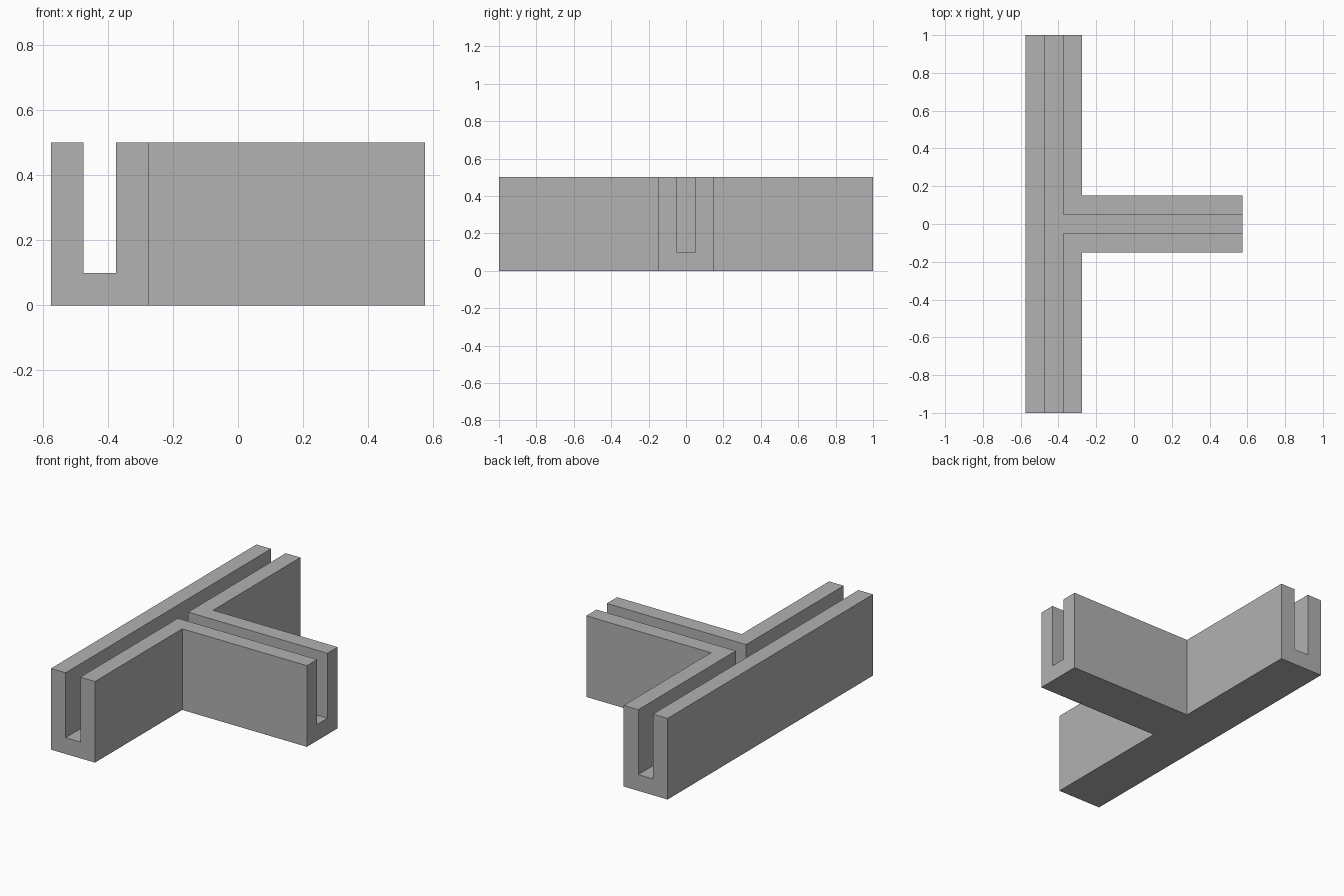
import bpy, bmesh
from mathutils import Vector

if "Cube" in bpy.data.objects:
    bpy.data.objects.remove(bpy.data.objects["Cube"])

# Grid lines that bound the walls and slots
XS = [-0.575, -0.475, -0.375, -0.275, 0.575]
YS = [-1.0, -0.15, -0.05, 0.05, 0.15, 1.0]
ZS = [0.0, 0.1, 0.5]


def solid(i, j, k):
    """T-shaped block with a T-shaped slot open at the top and all three ends."""
    if not (0 <= i < 4 and 0 <= j < 5 and 0 <= k < 2):
        return False
    in_t = i < 3 or 1 <= j <= 3
    in_slot = k == 1 and (i == 1 or (i > 1 and j == 2))
    return in_t and not in_slot


bm = bmesh.new()
verts = {}


def vert(idx):
    if idx not in verts:
        verts[idx] = bm.verts.new((XS[idx[0]], YS[idx[1]], ZS[idx[2]]))
    return verts[idx]


# Skin: one face wherever solid meets empty space
for i in range(4):
    for j in range(5):
        for k in range(2):
            if not solid(i, j, k):
                continue
            for axis in range(3):
                for side in (0, 1):
                    step = [i, j, k]
                    step[axis] += 2 * side - 1
                    if solid(*step):
                        continue
                    u, v = (axis + 1) % 3, (axis + 2) % 3
                    loop = []
                    for du, dv in ((0, 0), (1, 0), (1, 1), (0, 1)):
                        c = [i, j, k]
                        c[axis] += side
                        c[u] += du
                        c[v] += dv
                        loop.append(vert(tuple(c)))
                    bm.faces.new(loop if side else loop[::-1])

# Merge flat neighbours into whole faces
bmesh.ops.dissolve_limit(bm, angle_limit=0.01, verts=bm.verts[:], edges=bm.edges[:])

mesh = bpy.data.meshes.new("t_channel")
bm.to_mesh(mesh)
bm.free()

grey = bpy.data.materials.new("plain grey")
grey.diffuse_color = (0.445, 0.445, 0.445, 1)
grey.use_nodes = True
grey.node_tree.nodes["Principled BSDF"].inputs["Base Color"].default_value = grey.diffuse_color
mesh.materials.append(grey)
bpy.context.collection.objects.link(bpy.data.objects.new("t_channel", mesh))
